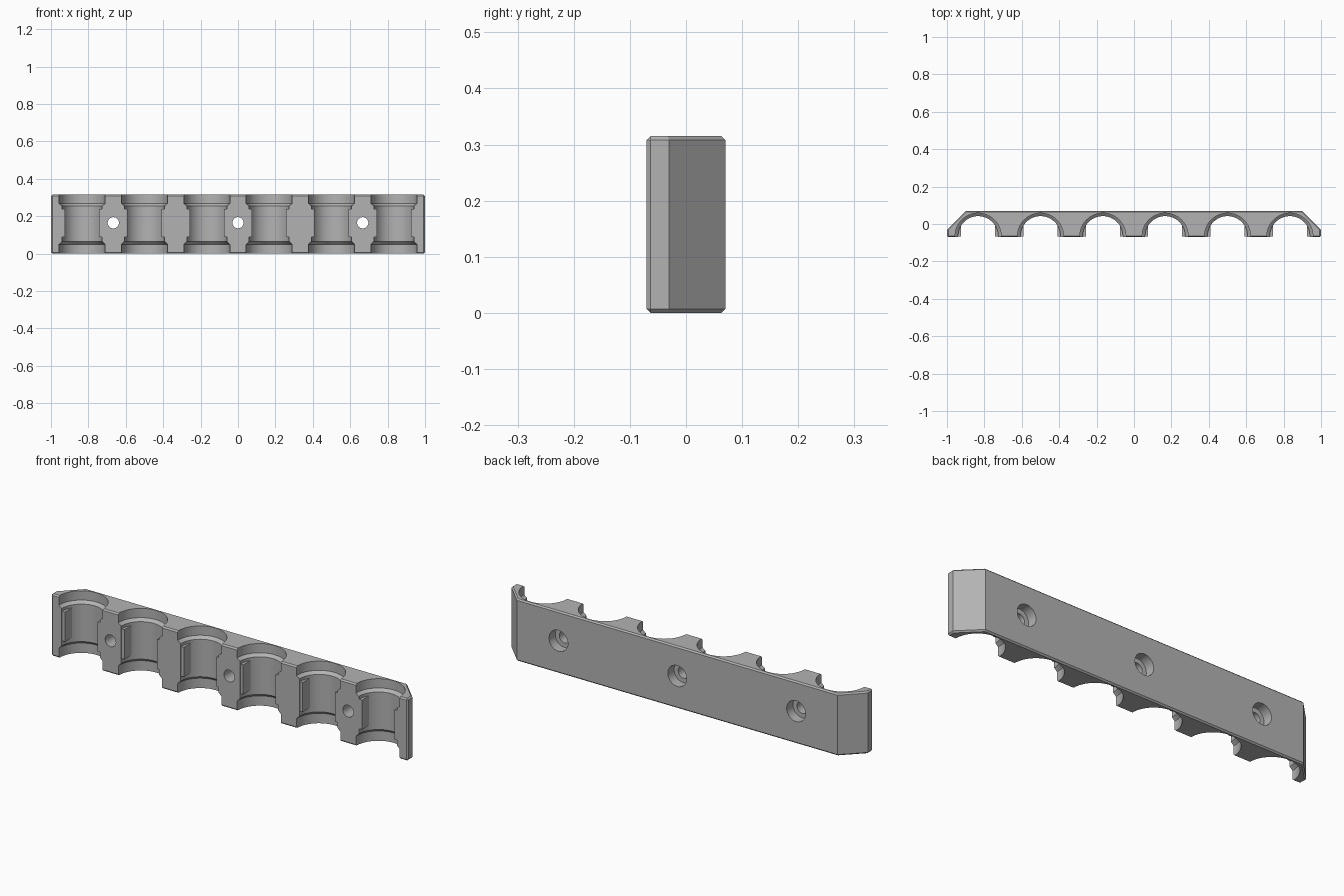
import bpy, bmesh, math
from mathutils import Matrix, Vector

cube = bpy.data.objects.get("Cube")
if cube:
    bpy.data.objects.remove(cube, do_unlink=True)

grey = bpy.data.materials.new("plain grey")
grey.use_nodes = True
colour = (0.45, 0.45, 0.45, 1)
grey.diffuse_color = colour
grey.node_tree.nodes["Principled BSDF"].inputs["Base Color"].default_value = colour

H, D = 0.315, 0.07          # rack height and half depth
PITCH = 1 / 3


def make_object(name, bm):
    bmesh.ops.recalc_face_normals(bm, faces=bm.faces)
    mesh = bpy.data.meshes.new(name)
    bm.to_mesh(mesh)
    bm.free()
    mesh.materials.append(grey)
    ob = bpy.data.objects.new(name, mesh)
    bpy.context.collection.objects.link(ob)
    return ob


def lathe(name, profile, matrix, steps=64):
    """Solid of revolution about local z, from (radius, height) pairs."""
    bm = bmesh.new()
    rings = [[bm.verts.new(matrix @ Vector((r * math.cos(a), r * math.sin(a), z)))
              for a in (2 * math.pi * i / steps for i in range(steps))]
             for r, z in profile]
    for low, high in zip(rings, rings[1:]):
        for i in range(steps):
            j = (i + 1) % steps
            bm.faces.new((low[i], low[j], high[j], high[i]))
    bm.faces.new(rings[0])
    bm.faces.new(rings[-1])
    return make_object(name, bm)


def box(name, centre, size):
    bm = bmesh.new()
    bmesh.ops.create_cube(bm, size=1, matrix=Matrix.Translation(centre) @ Matrix.Diagonal((*size, 1)))
    return make_object(name, bm)


def combine(target, tool, operation):
    mod = target.modifiers.new(tool.name, "BOOLEAN")
    mod.operation = operation
    mod.solver = "EXACT"
    mod.object = tool
    bpy.context.view_layer.objects.active = target
    bpy.ops.object.modifier_apply(modifier=mod.name)
    bpy.data.objects.remove(tool, do_unlink=True)


# Rack bar: outline with slanted rear corners, extruded and lightly chamfered
bm = bmesh.new()
outline = [(-1, -D), (1, -D), (1, -0.03), (0.9, D), (-0.9, D), (-1, -0.03)]
base = bm.faces.new([bm.verts.new((x, y, 0)) for x, y in outline])
top = bmesh.ops.extrude_face_region(bm, geom=[base])["geom"]
bmesh.ops.translate(bm, vec=(0, 0, H), verts=[v for v in top if isinstance(v, bmesh.types.BMVert)])
bmesh.ops.recalc_face_normals(bm, faces=bm.faces)
edges = [e for e in bm.edges
         if e.verts[0].co.z == e.verts[1].co.z or all(v.co.y < -0.05 for v in e.verts)]
bmesh.ops.bevel(bm, geom=edges, offset=0.007, segments=1, affect="EDGES")
rack = make_object("socket_rack", bm)

# Round pockets, wider at both ends
pocket = [(0.123, -0.05), (0.123, 0.05), (0.107, 0.065),
          (0.107, 0.255), (0.107 + 0.016, 0.268), (0.123, H + 0.05)]
centres = [(i - 2.5) * PITCH for i in range(6)]
for x in centres:
    combine(rack, lathe("pocket_cutter", pocket, Matrix.Translation((x, -0.065, 0))), "DIFFERENCE")

# Retaining tabs on both walls of each pocket
for x in centres:
    for side in (-1, 1):
        tab = box("retaining_tab", (x + side * 0.104, -0.033, 0.165), (0.026, 0.066, 0.15))
        combine(rack, tab, "UNION")

# Screw holes, counterbored from the back
screw = [(0.03, -0.1), (0.03, 0.02), (0.053, 0.02), (0.053, 0.1)]
for x in (-2 * PITCH, 0, 2 * PITCH):
    matrix = Matrix.Translation((x, 0, 0.165)) @ Matrix.Rotation(-math.pi / 2, 4, "X")
    combine(rack, lathe("screw_cutter", screw, matrix, 40), "DIFFERENCE")

# Smooth the curved walls, keep the edges crisp
bpy.ops.object.select_all(action="DESELECT")
rack.select_set(True)
bpy.context.view_layer.objects.active = rack
bpy.ops.object.shade_smooth_by_angle(angle=math.radians(25))
